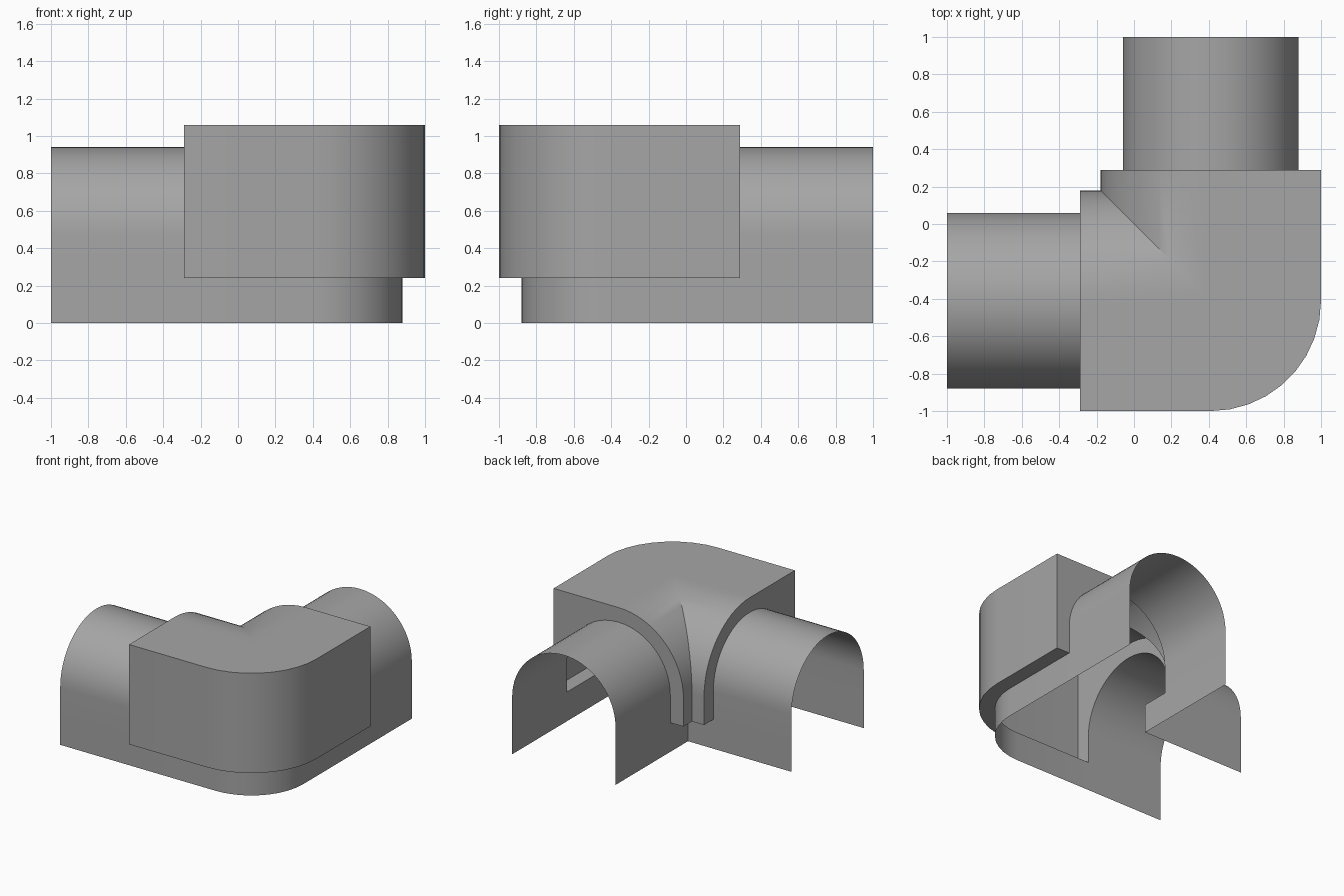
import bpy
import bmesh
from math import sin, cos, pi, radians

cube = bpy.data.objects.get("Cube")
if cube:
    bpy.data.objects.remove(cube, do_unlink=True)

grey = bpy.data.materials.new("plain_grey")
grey.use_nodes = True
GREY = (0.38, 0.38, 0.38, 1)
grey.diffuse_color = GREY
grey.node_tree.nodes["Principled BSDF"].inputs["Base Color"].default_value = GREY

AXIS = 0.41      # distance of each tunnel centre line from the origin
SPRING = 0.47    # height where the arches begin
R_IN, R_OUT = 0.47, 0.59
LEDGE = 0.24     # underside of the cover
FACE = 0.29      # open ends of the cover
ARCH_STEPS, BEND_STEPS = 32, 9


def arch(radius, boxy=False):
    """Profile of (outward offset, height); boxy squares off its outer half."""
    points = []
    for i in range(ARCH_STEPS + 1):
        a = pi * i / ARCH_STEPS
        r = radius
        if boxy and i < ARCH_STEPS / 2:
            r = radius / max(cos(a), sin(a))
        points.append((r * cos(a), SPRING + r * sin(a)))
    return [(radius, LEDGE)] + points + [(-radius, LEDGE)]


def side_leg(profile, x):
    return [(x, -AXIS - d, z) for d, z in profile]


def back_leg(profile, y):
    return [(AXIS + d, y, z) for d, z in profile]


def around_bend(profile):
    """Sections from one cover end to the other: round outside, mitred inside."""
    rows = [side_leg(profile, -FACE)]
    for i in range(BEND_STEPS + 1):
        a = pi / 2 * i / BEND_STEPS
        rows.append([(AXIS + d * sin(a), -AXIS - d * cos(a), z) if d > 0
                     else (AXIS + d, -AXIS - d, z) for d, z in profile])
    return rows + [back_leg(profile, FACE)]


def sheet(name, *grids):
    """Join each grid of section rows into one open surface."""
    bm = bmesh.new()
    for rows in grids:
        verts = [[bm.verts.new(p) for p in row] for row in rows]
        for r0, r1 in zip(verts, verts[1:]):
            for j in range(len(r0) - 1):
                bm.faces.new((r0[j], r0[j + 1], r1[j + 1], r1[j]))
    bmesh.ops.remove_doubles(bm, verts=bm.verts[:], dist=0.0005)
    bmesh.ops.dissolve_degenerate(bm, edges=bm.edges[:], dist=0.0001)
    bmesh.ops.recalc_face_normals(bm, faces=bm.faces[:])
    mesh = bpy.data.meshes.new(name)
    bm.to_mesh(mesh)
    bm.free()
    mesh.materials.append(grey)
    obj = bpy.data.objects.new(name, mesh)
    bpy.context.collection.objects.link(obj)
    bpy.ops.object.select_all(action="DESELECT")
    obj.select_set(True)
    bpy.context.view_layer.objects.active = obj
    bpy.ops.object.shade_smooth_by_angle(angle=radians(30))


inner = arch(R_IN)
outer = arch(R_OUT, boxy=True)
tunnel = [(R_IN, 0)] + inner + [(-R_IN, 0)]

# Arched tunnels leaving the cover
sheet("side_tunnel", [side_leg(tunnel, -1), side_leg(tunnel, -FACE)])
sheet("back_tunnel", [back_leg(tunnel, FACE), back_leg(tunnel, 1)])

# Hollow elbow cover with the two end plates and the ledges under it
sheet("elbow_cover",
      around_bend(outer),
      [side_leg(outer, -FACE), side_leg(inner, -FACE)],
      [back_leg(outer, FACE), back_leg(inner, FACE)],
      around_bend([(R_OUT, LEDGE), (R_IN, LEDGE)]),
      around_bend([(-R_OUT, LEDGE), (-R_IN, LEDGE)]))

# Low walls below the cover
for name, side in (("outer_skirt", 1), ("inner_skirt", -1)):
    sheet(name, around_bend([(side * R_IN, LEDGE), (side * R_IN, 0)]))
